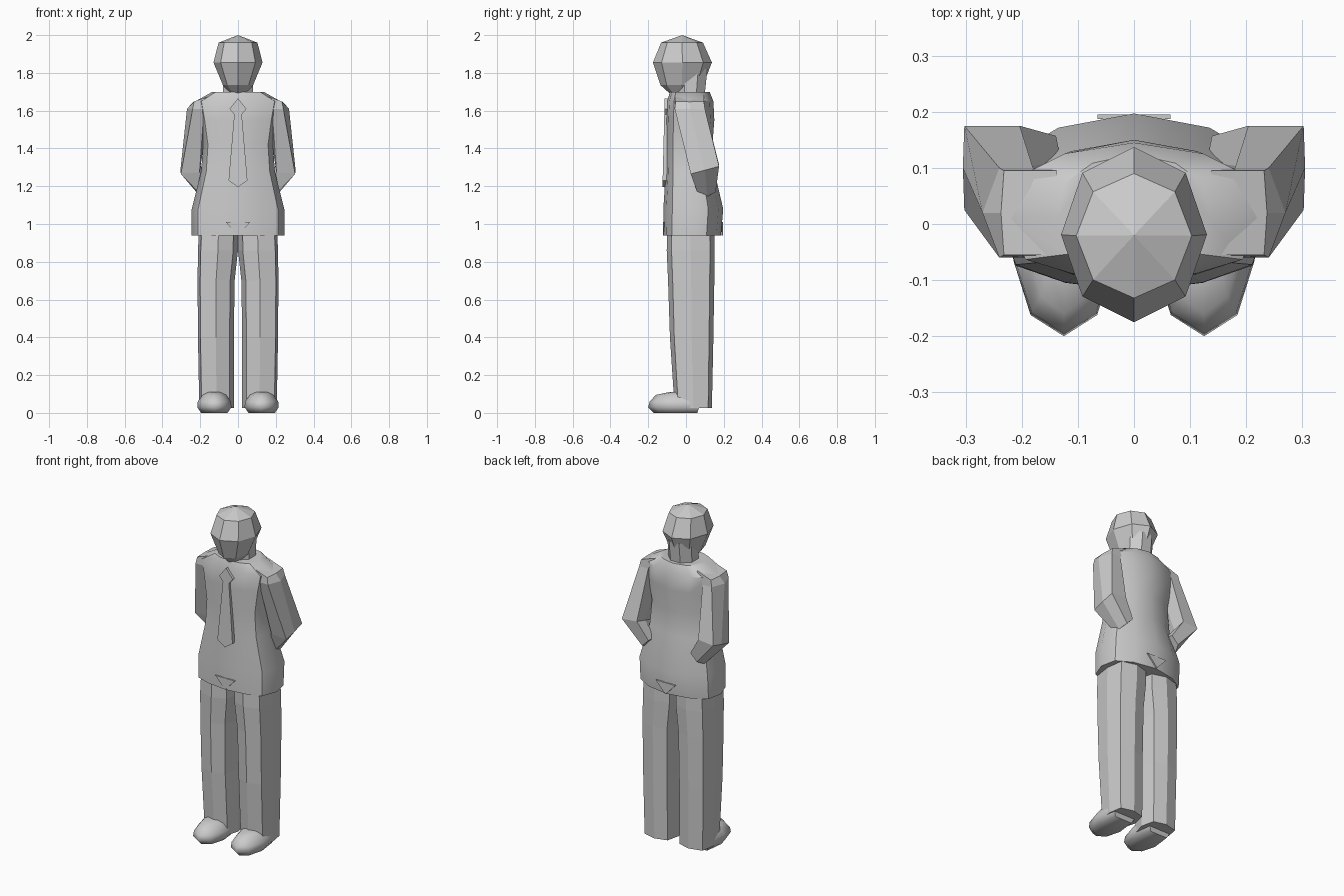
import bpy, bmesh, math
from mathutils import Vector

if "Cube" in bpy.data.objects:
    bpy.data.objects.remove(bpy.data.objects["Cube"])


def loft(name, rings, cap=(True, True), smooth=None):
    """Skin a stack of equal rings; a one-point ring makes a tip."""
    bm = bmesh.new()
    vs = [[bm.verts.new(p) for p in r] for r in rings]
    for a, b in zip(vs, vs[1:]):
        n = max(len(a), len(b))
        for i in range(n):
            j = (i + 1) % n
            if len(b) == 1:
                bm.faces.new((a[i], a[j], b[0]))
            elif len(a) == 1:
                bm.faces.new((a[0], b[j], b[i]))
            else:
                bm.faces.new((a[i], a[j], b[j], b[i]))
    for r, c in ((vs[0], cap[0]), (vs[-1], cap[1])):
        if c and len(r) > 2:
            bm.faces.new(r)
    bmesh.ops.recalc_face_normals(bm, faces=bm.faces)
    me = bpy.data.meshes.new(name)
    bm.to_mesh(me)
    bm.free()
    ob = bpy.data.objects.new(name, me)
    bpy.context.collection.objects.link(ob)
    if smooth:
        bpy.ops.object.select_all(action='DESELECT')
        ob.select_set(True)
        bpy.context.view_layer.objects.active = ob
        bpy.ops.object.shade_smooth_by_angle(angle=math.radians(smooth))
    return ob


def mirror(ob):
    m = ob.modifiers.new("mirror", 'MIRROR')
    m.use_mirror_merge = False


def ngon(n, x0, x1, y0, y1, z, phase=0.0):
    """Ellipse-like ring with n sides inside the given bounds."""
    cx, cy = (x0 + x1) / 2, (y0 + y1) / 2
    return [(cx + (x1 - x0) / 2 * math.cos(phase + math.tau * i / n),
             cy + (y1 - y0) / 2 * math.sin(phase + math.tau * i / n), z) for i in range(n)]


def body_ring(w, f, b, z):
    """Twelve-sided jacket section: half width, front y, back y."""
    d = b - f
    half = [(0, f), (.5 * w, f + .05 * d), (.86 * w, f + .15 * d), (w, f + .45 * d),
            (.92 * w, b - .25 * d), (.55 * w, b - .08 * d), (0, b)]
    return [(x, y, z) for x, y in half] + [(-x, y, z) for x, y in half[-2:0:-1]]


# Jacket
loft("jacket", [body_ring(*r) for r in (
    (.245, -.12, .185, .94), (.245, -.12, .197, 1.08), (.195, -.107, .15, 1.28),
    (.185, -.105, .14, 1.42), (.205, -.105, .15, 1.55), (.225, -.1, .145, 1.65),
    (.135, -.085, .125, 1.70))], smooth=40)

# Tie, following the chest
half = [(.045, 1.61), (.02, 1.58), (.05, 1.23)]
outline = [(0, 1.665)] + half + [(0, 1.195)] + [(-x, z) for x, z in reversed(half)]
loft("tie", [[(x, y - (1.66 - z) * .025, z) for x, z in outline] for y in (-.085, -.113)])

# Triangular flaps at the jacket hem
tri = [(-.065, 1.01), (.065, 1.01), (0, .94)]
for name, y in (("front_flap", -.123), ("back_flap", .187)):
    loft(name, [[(x, y + d, z) for x, z in tri] for d in (0, .008)])

# Head and neck
q = math.pi / 2
loft("head", [
    ngon(8, -.04, .04, -.085, .03, 1.69, q),
    ngon(8, -.08, .08, -.135, .09, 1.735, q),
    ngon(8, -.13, .13, -.175, .137, 1.855, q),
    ngon(8, -.103, .103, -.132, .09, 1.96, q),
    [(0, -.02, 2.0)]])
loft("neck", [ngon(8, -.085, .085, -.06, .105, 1.68, q / 4),
              ngon(8, -.085, .085, -.06, .12, 1.82, q / 4)])


# Trouser legs
def leg_ring(z, x0, x1, y0, y1):
    w, d = x1 - x0, y1 - y0
    pts = [(.12, .12), (.5, 0), (.93, .1), (1, .5), (.93, .9), (.5, 1), (.1, .9), (0, .5)]
    return [(x0 + w * u, y0 + d * v, z) for u, v in pts]


mirror(loft("trouser_leg", [leg_ring(*r) for r in (
    (.025, .022, .205, -.06, .137), (.4, .022, .212, -.085, .145),
    (.7, .018, .214, -.095, .15), (.86, 0, .212, -.102, .152),
    (1.0, 0, .205, -.1, .15))]))

# Shoes
def shoe_ring(z, w, y0, y1):
    d = y1 - y0
    half = [(.66, .14), (1, .5), (.8, 1)]
    return [(.125, y0, z)] + [(.125 + w * u, y0 + d * v, z) for u, v in half] + \
           [(.125 - w * u, y0 + d * v, z) for u, v in reversed(half)]


mirror(loft("shoe", [shoe_ring(*r) for r in (
    (0, .07, -.17, .06), (.03, .09, -.2, .07), (.06, .088, -.192, .07),
    (.095, .062, -.16, .06), (.11, .04, -.09, .05))], smooth=60))


# Arms bent behind the back
def arm_ring(c, u, v, k):
    c, u, v = Vector(c), Vector(u), Vector(v)
    return [c + u * a + v * b for a, b in ((1, 0), (k, 1), (-k, 1), (-1, 0), (-k, -1), (k, -1))]


mirror(loft("arm", [
    arm_ring((.185, .02, 1.665), (.052, 0, -.018), (0, .075, 0), .9),
    arm_ring((.21, .02, 1.61), (.06, 0, 0), (0, .08, 0), .5),
    arm_ring((.253, .1, 1.29), (.052, 0, -.005), (0, .075, .02), .95),
    arm_ring((.165, .112, 1.18), (.035, 0, -.035), (-.005, .045, .01), .6)]))
